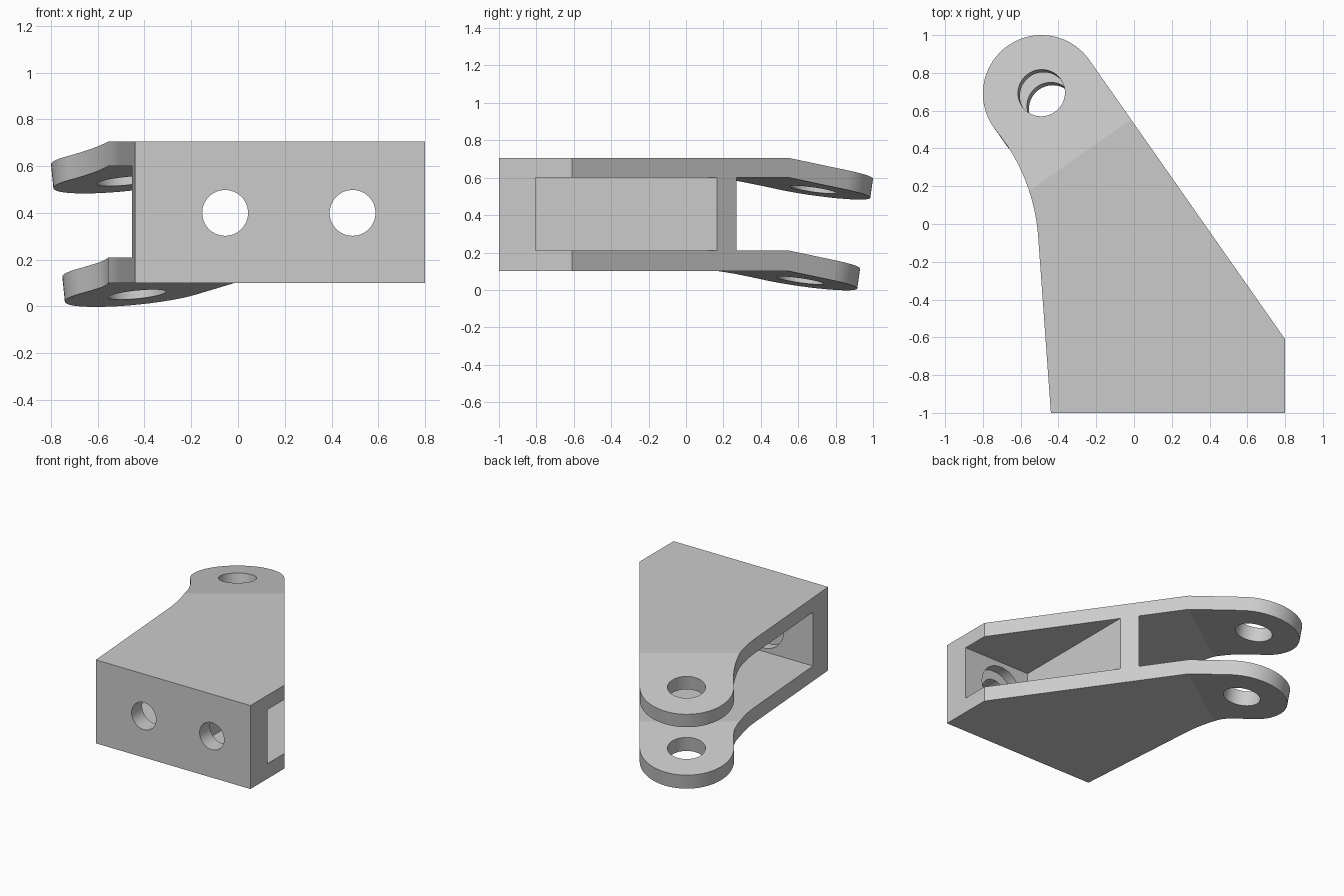
import bpy, bmesh, math
from math import sin, cos, radians
from mathutils import Vector, Matrix

if "Cube" in bpy.data.objects:
    bpy.data.objects.remove(bpy.data.objects["Cube"])

TOP, BOTTOM = 0.705, 0.10           # outer faces of the two plates
SLOT_LOW, SLOT_HIGH = 0.21, 0.60    # gap between the plates
TILT = radians(9.8)                 # downward bend of the lugs
BEND = Vector((-0.02, 0.55, 0))     # point on the bend line
ALONG = Vector((-0.574, 0.819, 0)).normalized()   # direction of the lugs
PIN = Vector((-0.49, 0.69, 0))      # lug centre


def arc(cx, cy, r, a0, a1, n):
    return [(cx + r * cos(radians(a0 + (a1 - a0) * i / n)),
             cy + r * sin(radians(a0 + (a1 - a0) * i / n))) for i in range(n + 1)]


def new_object(name, bm):
    bmesh.ops.recalc_face_normals(bm, faces=bm.faces)
    mesh = bpy.data.meshes.new(name)
    bm.to_mesh(mesh)
    bm.free()
    ob = bpy.data.objects.new(name, mesh)
    bpy.context.collection.objects.link(ob)
    return ob


def prism(name, pts, z0, z1, bend=True):
    bm = bmesh.new()
    face = bm.faces.new([bm.verts.new((x, y, z0)) for x, y in pts])
    ext = bmesh.ops.extrude_face_region(bm, geom=[face])
    verts = [g for g in ext["geom"] if isinstance(g, bmesh.types.BMVert)]
    bmesh.ops.translate(bm, verts=verts, vec=(0, 0, z1 - z0))
    if bend:
        bmesh.ops.bisect_plane(bm, geom=bm.verts[:] + bm.edges[:] + bm.faces[:],
                               plane_co=BEND, plane_no=ALONG)
        for v in bm.verts:
            s = (v.co - BEND).dot(ALONG)
            if s > 1e-4:
                shift = min(1, s / 0.2) * (TOP - v.co.z) * sin(TILT)
                v.co -= ALONG * shift
                v.co.z -= (s - shift) * math.tan(TILT)
    return new_object(name, bm)


def cylinder(name, centre, axis, r, length):
    bm = bmesh.new()
    rot = Vector((0, 0, 1)).rotation_difference(axis).to_matrix().to_4x4()
    bmesh.ops.create_cone(bm, cap_ends=True, segments=64, radius1=r, radius2=r,
                          depth=length, matrix=Matrix.Translation(centre) @ rot)
    return new_object(name, bm)


# Body: outline with rounded lug, concave left flank and slanted right flank
outline = [(-0.44, -1), (0.8, -1), (0.8, -0.61)]
outline += arc(PIN.x, PIN.y, 0.31, 35, 219.2, 40)
outline += arc(-1.505, -0.137, 1.0, 39.2, 4.1, 16)[1:]
body = prism("clevis_bracket", outline, BOTTOM, TOP)

# Pockets on either side of the inner web, open to the outside
cutters = [
    prism("left_slot", [(0.183, -0.805), (0.183, 3), (-3, 3), (-3, -0.805)],
          SLOT_LOW, SLOT_HIGH),
    prism("right_pocket", [(0.257, -0.805), (2, -0.805), (2, 0.4), (0.257, 0.4)],
          SLOT_LOW, SLOT_HIGH, bend=False),
]

# Tilted pin hole through both lugs
axis = ALONG * sin(TILT) + Vector((0, 0, cos(TILT)))
drop = (PIN - BEND).dot(ALONG) * math.tan(TILT)
cutters.append(cylinder("pin_hole", PIN + Vector((0, 0.004, TOP - drop)), axis, 0.125, 2.4))

# Bolt holes in the front wall, counterbored from inside
for x in (-0.055, 0.49):
    cutters.append(cylinder("bolt_hole", Vector((x, -0.9, 0.4)), Vector((0, 1, 0)), 0.098, 0.5))
    cutters.append(cylinder("counterbore", Vector((x, -0.78, 0.4)), Vector((0, 1, 0)), 0.165, 0.2))

for c in cutters:
    c.hide_render = True
    mod = body.modifiers.new(c.name, 'BOOLEAN')
    mod.operation = 'DIFFERENCE'
    mod.solver = 'EXACT'
    mod.object = c

# Bake the cuts and remove the cutters
dg = bpy.context.evaluated_depsgraph_get()
baked = bpy.data.meshes.new_from_object(body.evaluated_get(dg))
body.modifiers.clear()
body.data = baked
for c in cutters:
    bpy.data.objects.remove(c)

bpy.ops.object.select_all(action='DESELECT')
body.select_set(True)
bpy.context.view_layer.objects.active = body
bpy.ops.object.shade_smooth_by_angle(angle=radians(8))
